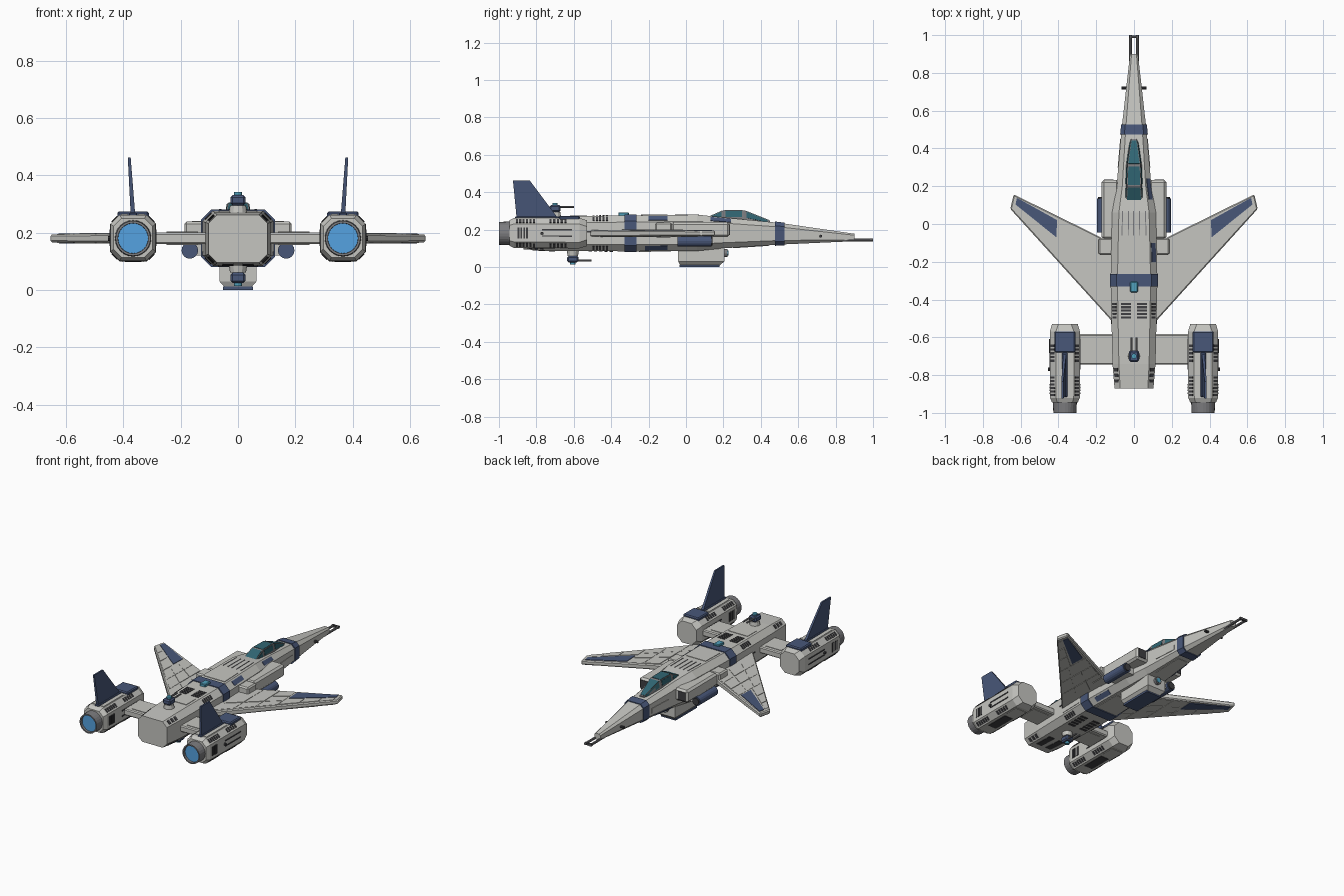
import bpy, bmesh, random
from math import radians
from mathutils import Vector, Matrix

if "Cube" in bpy.data.objects:
    bpy.data.objects.remove(bpy.data.objects["Cube"])
random.seed(4)

def mat(name, c):
    m = bpy.data.materials.new(name)
    m.diffuse_color = (*c, 1)
    m.use_nodes = True
    m.node_tree.nodes["Principled BSDF"].inputs["Base Color"].default_value = m.diffuse_color
    return m
BLUE = mat("navy_paint", (0.065, 0.095, 0.19))
DARK = mat("dark_metal", (0.05, 0.05, 0.055))
MID = mat("mid_metal", (0.2, 0.2, 0.21))
GLASS = mat("teal_glass", (0.03, 0.13, 0.17))
GLOW = mat("engine_glow", (0.09, 0.36, 0.75))
LENS = mat("sensor_lens", (0.08, 0.35, 0.5))
HULL = mat("hull_paint", (0.56, 0.56, 0.53))

def finish(name, bm, m=HULL, mirror=False):
    bmesh.ops.recalc_face_normals(bm, faces=bm.faces)
    me = bpy.data.meshes.new(name)
    bm.to_mesh(me)
    bm.free()
    ob = bpy.data.objects.new(name, me)
    bpy.context.collection.objects.link(ob)
    me.materials.append(m)
    if mirror:
        ob.modifiers.new("mirror", 'MIRROR').use_mirror_merge = False
    return ob

def add_loft(bm, rings):
    vs = [[bm.verts.new(p) for p in r] for r in rings]
    n = len(vs[0])
    for a, b in zip(vs, vs[1:]):
        for i in range(n):
            bm.faces.new((a[i], a[(i + 1) % n], b[(i + 1) % n], b[i]))
    bm.faces.new(vs[0])
    bm.faces.new(vs[-1])

def loft(name, rings, m=HULL, mirror=False):
    bm = bmesh.new()
    add_loft(bm, rings)
    return finish(name, bm, m, mirror)

def box(name, x, y, z, m=HULL, mirror=False, bevel=0.0):
    bm = bmesh.new()
    add_loft(bm, [[(x[0], y[0], k), (x[1], y[0], k), (x[1], y[1], k), (x[0], y[1], k)] for k in z])
    if bevel:
        bmesh.ops.bevel(bm, geom=bm.edges[:], offset=bevel, segments=1, affect='EDGES')
    return finish(name, bm, m, mirror)

def cyl(name, a, b, r, m=HULL, mirror=False, r2=None, n=16):
    a, b = Vector(a), Vector(b)
    d = b - a
    M = Matrix.Translation((a + b) / 2) @ d.to_track_quat('Z', 'Y').to_matrix().to_4x4()
    bm = bmesh.new()
    bmesh.ops.create_cone(bm, cap_ends=True, segments=n, radius1=r, radius2=r if r2 is None else r2,
                          depth=d.length, matrix=M)
    return finish(name, bm, m, mirror)

def ring(st, y, cx=0.0, g=0.0):
    """Chamfered-box cross-section of a station table (y, half width, bottom, top, chamfer)."""
    for p, q in zip(st, st[1:]):
        if y <= q[0] + 1e-6:
            break
    t = (y - p[0]) / (q[0] - p[0])
    w, b, h, c = (p[i] + (q[i] - p[i]) * t for i in range(1, 5))
    w, b, h = w + g, b - g, h + g
    pts = [(w, b + c), (w, h - c), (w - c, h), (c - w, h), (-w, h - c), (-w, b + c), (c - w, b), (w - c, b)]
    return [Vector((cx + x, y, z)) for x, z in pts]

def slab(bm, quad, h):
    """Thin raised plate on a quad, pushed h along its normal."""
    q = [Vector(p) for p in quad]
    n = (q[2] - q[0]).cross(q[3] - q[1]).normalized()
    add_loft(bm, [[p - n * 0.004 for p in q], [p + n * h for p in q]])

def panels(name, st, cells, m=DARK, cx=0.0, mirror=False, h=0.003):
    """Plates on loft facets; each cell is (facet, y0, y1, t0, t1)."""
    bm = bmesh.new()
    for e, y0, y1, t0, t1 in cells:
        r0, r1 = ring(st, y0, cx), ring(st, y1, cx)
        at = lambda r, t: r[e].lerp(r[(e + 1) % 8], t)
        slab(bm, [at(r1, t0), at(r0, t0), at(r0, t1), at(r1, t1)][::-1], h)
    return finish(name, bm, m, mirror)

def slats(e, y0, y1, t0, t1, n):
    s = (y1 - y0) / n
    return [(e, y0 + i * s, y0 + (i + 0.6) * s, t0, t1) for i in range(n)]

# Fuselage and its blue bands
F = [(-.87, .103, .095, .262, .03), (-.74, .114, .086, .27, .034), (-.3, .124, .084, .276, .036),
     (.06, .116, .086, .28, .036), (.2, .092, .1, .265, .03), (.5, .066, .12, .236, .022),
     (.9, .021, .138, .178, .008)]
loft("fuselage", [ring(F, s[0]) for s in F])
for i, (a, b) in enumerate([(-.33, -.265), (.475, .527)]):
    loft(f"blue_band_{i}", [ring(F, a, g=.005), ring(F, b, g=.005)], BLUE)

# Fuselage surface details
panels("deck_vents", F, [c for t in (.1, .6) for c in slats(2, -.5, -.41, t, t + .3, 5)])
panels("deck_ribs", F, [(2, -.06, .07, t, t + .03) for t in (.1, .3, .5, .67, .87)], MID)
panels("side_slits", F, [(e, a, b, t, t + .06) for e, t in ((0, .55), (4, .4)) for a, b in
                         ((-.53, -.36), (-.25, -.02))])
panels("chamfer_vents", F, [c for e in (1, 3, 5, 7) for c in
                            slats(e, -.84, -.75, .2, .8, 3) + slats(e, -.5, -.41, .2, .8, 5)])
panels("belly_vents", F, [c for t in (.1, .62) for c in slats(6, -.52, -.38, t, t + .28, 5)] +
       [(6, -.82, -.7, .15, .4), (6, -.82, -.7, .6, .85)])
panels("blue_plates", F, [(1, -.2, -.1, .2, .8), (1, .13, .24, .2, .8), (7, -.22, -.1, .2, .8),
                          (5, -.22, -.1, .2, .8), (5, .26, .4, .2, .8)], BLUE)
panels("hull_plates", F, [(0, -.5, -.35, .1, .42), (4, -.5, -.35, .58, .9), (2, -.24, -.1, .08, .92),
                          (0, .3, .45, .2, .6), (4, .3, .45, .4, .8), (2, -.62, -.53, .1, .9),
                          (6, -.25, -.08, .1, .9), (6, .25, .44, .15, .85)], HULL)
box("deck_sensor", (-.02, .02), (-.362, -.305), (.27, .292), LENS, bevel=.004)
cyl("side_sensor", (-.13, -.13, .215), (.13, -.13, .215), .014, LENS)
cyl("nose_stud", (.03, .72, .165), (.065, .72, .165), .008, DARK, True, n=8)

# Nose guns
cyl("nose_gun", (.018, .8, .145), (.018, 1, .145), .0075, MID, True, n=8)
box("gun_muzzle_bar", (-.025, .025), (.984, .997), (.138, .152), DARK)

# Canopy with frame, glass roof and side windows
C = [(.1, .05, .044, .258), (.2, .052, .037, .303), (.31, .048, .034, .303), (.45, .026, .014, .247)]
cr = [[Vector(p) for p in ((w, y, .215), (v, y, z), (-v, y, z), (-w, y, .215))] for y, w, v, z in C]
loft("canopy_frame", cr, MID)
bm = bmesh.new()
for e in (0, 1, 2):
    for a, b in zip(cr, cr[1:]):
        q = [a[e], a[e + 1], b[e + 1], b[e]]
        mid = sum(q, Vector()) / 4
        if e == 1:
            q = [mid + (p - mid) * .88 for p in q]
        else:
            lo, k = (0, 3) if e == 0 else (1, 2), .5
            q = [p.copy() for p in q]
            for i, j in ((0, 1), (3, 2)):
                top, bot = (j, i) if e == 0 else (i, j)
                q[bot] = q[top].lerp(q[bot], .45)
            mid = sum(q, Vector()) / 4
            q = [mid + (p - mid) * .8 for p in q]
        slab(bm, q[::-1], .002)
finish("canopy_glass", bm, GLASS)

# Shoulder intakes, side pods and brackets
box("intake", (.08, .172), (-.08, .233), (.16, .24), HULL, True, .012)
box("intake_mouth", (.108, .16), (.2, .236), (.172, .228), DARK, True)
box("intake_bracket", (.1, .187), (-.165, -.075), (.158, .238), HULL, True, .008)
box("pod_pylon", (.1, .17), (-.03, .12), (.12, .17), HULL, True)
cyl("side_pod", (.168, -.045, .138), (.168, .135, .138), .029, BLUE, True)
cyl("side_pod_cap", (.168, .13, .138), (.168, .143, .138), .022, DARK, True)

# Belly pack with sensor and bottom plate
loft("belly_pack", [[(-w, a, z), (w, a, z), (w, b, z), (-w, b, z)] for w, a, b, z in
                    ((.045, -.03, .18, .008), (.065, -.042, .205, .03), (.065, -.042, .205, .11))])
box("belly_plate", (-.052, .052), (-.035, .18), (0, .012), BLUE)
cyl("belly_sensor", (0, .19, .075), (0, .222, .075), .022, MID)
cyl("belly_sensor_lens", (0, .22, .075), (0, .226, .075), .014, LENS)

# Forward-swept wings with raised plating
def wp(u, v):
    le = Vector((.1, -.108, .18)).lerp(Vector((.637, .157, .18)), u)
    return le.lerp(Vector((.1, -.533, .18)).lerp(Vector((.655, .08, .18)), u), v)
def wing_cell(bm, u0, u1, v0, v1, g):
    c = [(u0, v0), (u1, v0), (u1, v1), (u0, v1)]
    add_loft(bm, [[wp(u, v) + Vector((0, 0, s * (.018 - .004 * u + g))) for u, v in c] for s in (-1, 1)])
bm = bmesh.new()
wing_cell(bm, 0, 1, 0, 1, 0)
bmesh.ops.bevel(bm, geom=bm.edges[:], offset=.006, segments=1, affect='EDGES')
finish("wing", bm, HULL, True)
bm = bmesh.new()
U = (.08, .24, .4, .56, .72, .86, .97)
for i, (a, b) in enumerate(zip(U, U[1:])):
    V = (.04, .36, .66, .95) if i < 3 else (.58, .95)
    for c, d in zip(V, V[1:]):
        wing_cell(bm, a, b - .01, c, d - .02, random.choice((.0015, .003)))
finish("wing_plates", bm, HULL, True)
bm = bmesh.new()
wing_cell(bm, .57, .965, .1, .5, .003)
finish("wing_blue_panel", bm, BLUE, True)

# Engine struts and nacelles
box("engine_strut", (.09, .31), (-.745, -.583), (.16, .2), HULL, True, .006)
box("strut_plate", (.14, .25), (-.72, -.61), (.157, .203), HULL, True)
X = .366
N = [(-.945, .068, .114, .25, .028), (-.92, .079, .102, .262, .032), (-.57, .08, .1, .262, .032),
     (-.53, .068, .112, .25, .034)]
loft("nacelle", [ring(N, s[0], X) for s in N], HULL, True)
panels("nacelle_vents", N, [c for e in (1, 3, 5, 7) for c in
                            slats(e, -.91, -.8, .2, .8, 6) + slats(e, -.73, -.63, .2, .8, 5)] +
       slats(0, -.9, -.84, .2, .8, 4) + slats(4, -.9, -.84, .2, .8, 4), DARK, X, True)
panels("nacelle_slits", N, [(e, -.77, -.61, t, t + .07) for e in (0, 4) for t in (.3, .65)] +
       [(6, -.85, -.7, .2, .8)], DARK, X, True)
panels("nacelle_plates", N, [(6, -.67, -.59, .1, .9), (2, -.9, -.7, .06, .32), (2, -.9, -.7, .68, .94)],
       HULL, X, True)
cyl("nacelle_stud", (X + .07, -.77, .18), (X + .088, -.77, .18), .009, DARK, True, n=8)
box("nacelle_blue_cap", (X - .055, X + .055), (-.68, -.568), (.25, .274), BLUE, True, .006)

# Nozzles: hollow ring with a glowing disc
bm = bmesh.new()
prof = [(.064, -.93), (.061, -1), (.053, -1), (.05, -.93)]
vs = [bm.verts.new((X + r, y, .18)) for r, y in prof]
es = [bm.edges.new((vs[i], vs[(i + 1) % 4])) for i in range(4)]
bmesh.ops.spin(bm, geom=vs + es, cent=(X, 0, .18), axis=(0, 1, 0), angle=radians(360), steps=24)
bmesh.ops.remove_doubles(bm, verts=bm.verts, dist=1e-5)
finish("nozzle", bm, MID, True)
cyl("nozzle_glow", (X, -.95, .18), (X, -.985, .18), .053, GLOW, True, n=24)

# Tail fins, leaning outward
fin = [(-.905, .255, .008), (-.925, .462, .005), (-.835, .462, .005), (-.68, .255, .008)]
loft("tail_fin", [[(X + (z - .255) * .065 + s * t, y, z) for y, z, t in fin] for s in (-1, 1)], BLUE, True)
box("fin_root", (X - .014, X + .014), (-.915, -.68), (.255, .27), BLUE, True, .004)

# Twin-barrel turrets above and below
for tag, y, z, s in (("top", -.7, .265, 1), ("belly", -.605, .09, -1)):
    cyl(tag + "_turret_base", (0, y, z - s * .01), (0, y, z + s * .03), .034, HULL, r2=.028, n=12)
    box(tag + "_turret_head", (-.027, .027), (y - .03, y + .03), sorted((z + s * .03, z + s * .066)), BLUE, bevel=.008)
    cyl(tag + "_turret_lens", (0, y, z + s * .06), (0, y, z + s * .077), .014, LENS)
    bz = z + s * .056
    cyl(tag + "_turret_barrel", (.013, y, bz), (.013, y + .1, bz), .0055, MID, True, n=8)
